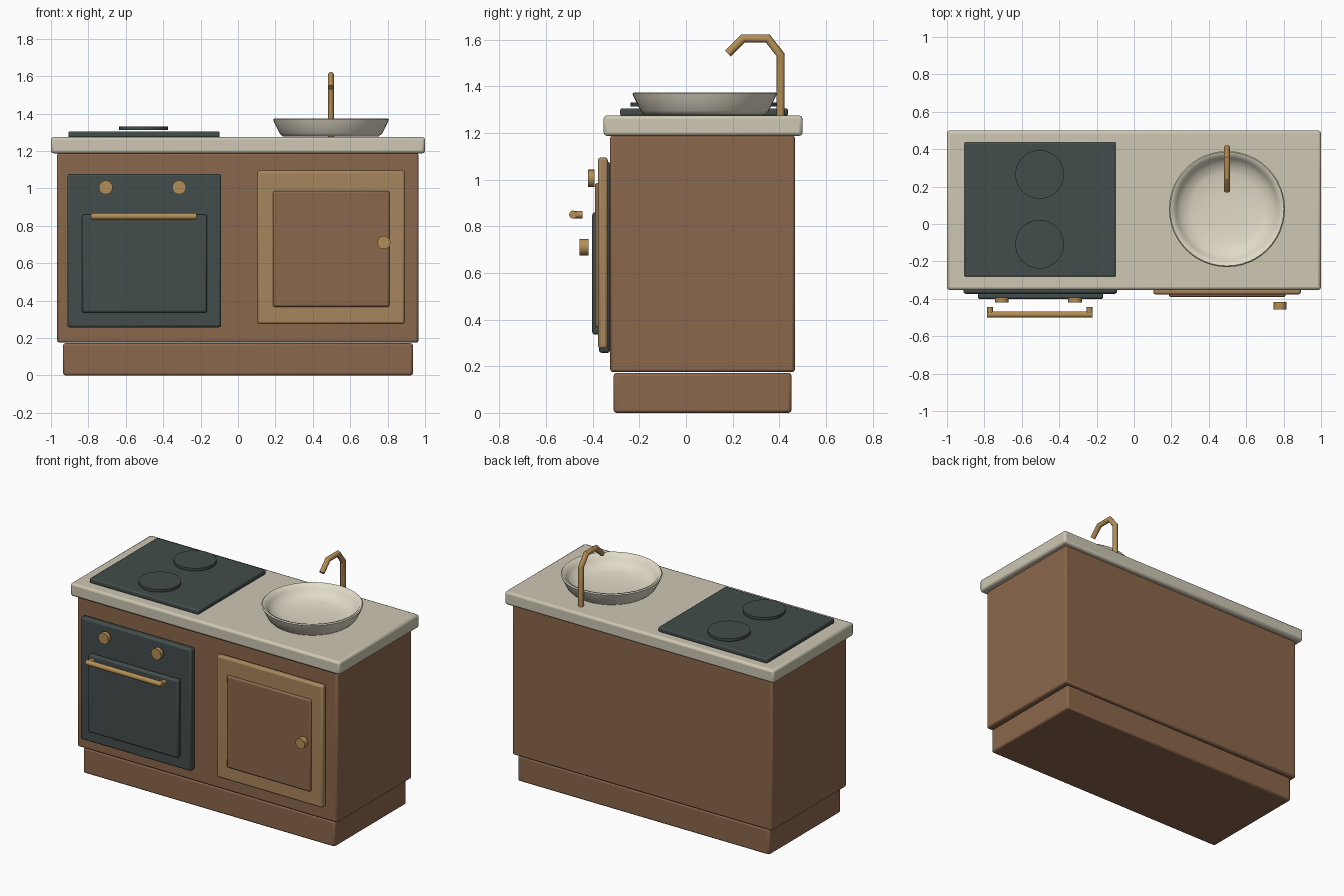
import bpy, bmesh, math
from mathutils import Vector

if "Cube" in bpy.data.objects:
    bpy.data.objects.remove(bpy.data.objects["Cube"])


def material(name, rgb):
    m = bpy.data.materials.new(name)
    m.diffuse_color = (*rgb, 1)
    m.use_nodes = True
    m.node_tree.nodes["Principled BSDF"].inputs["Base Color"].default_value = m.diffuse_color
    return m


WOOD = material("wood", (0.26, 0.135, 0.07))
FRAME = material("light_wood", (0.39, 0.24, 0.11))
STONE = material("stone", (0.61, 0.57, 0.45))
DARK = material("dark_enamel", (0.055, 0.075, 0.07))
BRASS = material("brass", (0.45, 0.27, 0.09))
CERAMIC = material("ceramic", (0.75, 0.70, 0.57))


def finish(name, bm, mat, angle=35, bevel=0):
    bmesh.ops.recalc_face_normals(bm, faces=bm.faces)
    me = bpy.data.meshes.new(name)
    bm.to_mesh(me)
    bm.free()
    me.materials.append(mat)
    ob = bpy.data.objects.new(name, me)
    bpy.context.collection.objects.link(ob)
    if bevel:
        b = ob.modifiers.new("bevel", 'BEVEL')
        b.width, b.segments = bevel, 2
    bpy.ops.object.select_all(action='DESELECT')
    ob.select_set(True)
    bpy.context.view_layer.objects.active = ob
    bpy.ops.object.shade_smooth_by_angle(angle=math.radians(angle))
    return ob


def box(name, x, y, z, mat, bevel=0.012):
    bm = bmesh.new()
    bmesh.ops.create_cube(bm, size=1)
    for v in bm.verts:
        for i, (lo, hi) in enumerate((x, y, z)):
            v.co[i] = lo if v.co[i] < 0 else hi
    return finish(name, bm, mat, bevel=bevel)


def rod(name, a, b, r, mat, sides=24, bevel=0):
    a, b = Vector(a), Vector(b)
    bm = bmesh.new()
    bmesh.ops.create_cone(bm, cap_ends=True, segments=sides, radius1=r,
                          radius2=r, depth=(b - a).length)
    turn = Vector((0, 0, 1)).rotation_difference(b - a).to_matrix()
    for v in bm.verts:
        v.co = turn @ v.co + (a + b) / 2
    return finish(name, bm, mat, bevel=bevel)


def lathe(name, profile, centre, mat, sides=48):
    bm = bmesh.new()
    vs = [bm.verts.new((r, 0, z)) for r, z in profile]
    es = [bm.edges.new(p) for p in zip(vs, vs[1:])]
    bmesh.ops.spin(bm, geom=vs + es, axis=(0, 0, 1), cent=(0, 0, 0),
                   angle=math.tau, steps=sides)
    bmesh.ops.remove_doubles(bm, verts=bm.verts, dist=1e-4)
    bmesh.ops.translate(bm, verts=bm.verts, vec=centre)
    return finish(name, bm, mat, angle=50)


def tube(name, points, r, mat, sides=12):
    # mitred tube along a path in the yz plane
    pts = [Vector(p) for p in points]
    bm = bmesh.new()
    rings = []
    for i, p in enumerate(pts):
        d0 = (p - pts[i - 1]).normalized() if i else (pts[1] - p).normalized()
        d1 = (pts[i + 1] - p).normalized() if i < len(pts) - 1 else d0
        t = (d0 + d1).normalized()
        side = Vector((1, 0, 0))
        up = t.cross(side) / t.dot(d0)
        rings.append([bm.verts.new(p + r * (math.cos(a) * side + math.sin(a) * up))
                      for a in (math.tau * k / sides for k in range(sides))])
    for A, B in zip(rings, rings[1:]):
        for k in range(sides):
            n = (k + 1) % sides
            bm.faces.new((A[k], A[n], B[n], B[k]))
    bm.faces.new(rings[0])
    bm.faces.new(rings[-1])
    return finish(name, bm, mat)


# Cabinet
box("plinth", (-0.935, 0.935), (-0.31, 0.452), (0, 0.172), WOOD)
box("cabinet_body", (-0.967, 0.965), (-0.325, 0.467), (0.175, 1.19), WOOD)
box("countertop", (-1, 1), (-0.353, 0.5), (1.187, 1.275), STONE, 0.015)

# Oven with window, knobs and handle
box("oven_front", (-0.912, -0.09), (-0.373, -0.325), (0.257, 1.077), DARK)
box("oven_window", (-0.835, -0.165), (-0.402, -0.368), (0.335, 0.86), DARK)
for i, x in enumerate((-0.707, -0.315)):
    rod(f"oven_knob_{i + 1}", (x, -0.42, 1.005), (x, -0.392, 1.005), 0.037, BRASS)
rod("oven_handle", (-0.785, -0.484, 0.85), (-0.222, -0.484, 0.85), 0.017, BRASS, 16)
for i, x in enumerate((-0.77, -0.237)):
    rod(f"handle_post_{i + 1}", (x, -0.484, 0.85), (x, -0.443, 0.85), 0.016, BRASS, 16)

# Cupboard door
box("door_frame", (0.103, 0.892), (-0.377, -0.335), (0.275, 1.095), FRAME)
box("door_panel", (0.187, 0.81), (-0.391, -0.36), (0.367, 0.985), WOOD, 0.01)
rod("door_knob", (0.78, -0.456, 0.71), (0.78, -0.418, 0.71), 0.035, BRASS)

# Hob and burners
box("hob", (-0.907, -0.098), (-0.282, 0.437), (1.273, 1.305), DARK, 0.008)
for i, y in enumerate((-0.108, 0.265)):
    rod(f"burner_{i + 1}", (-0.505, y, 1.312), (-0.505, y, 1.33), 0.13, DARK, 48)

# Basin and tap
lathe("basin", [(0, 1.276), (0.255, 1.276), (0.275, 1.295), (0.303, 1.352), (0.31, 1.368),
                (0.304, 1.374), (0.29, 1.37), (0.272, 1.345), (0.245, 1.312),
                (0.19, 1.295), (0.1, 1.288), (0, 1.286)], (0.497, 0.08, 0), CERAMIC)
tube("tap", [(0.497, 0.405, 1.272), (0.497, 0.405, 1.535), (0.497, 0.35, 1.605),
             (0.497, 0.245, 1.605), (0.497, 0.18, 1.54)], 0.017, BRASS)
